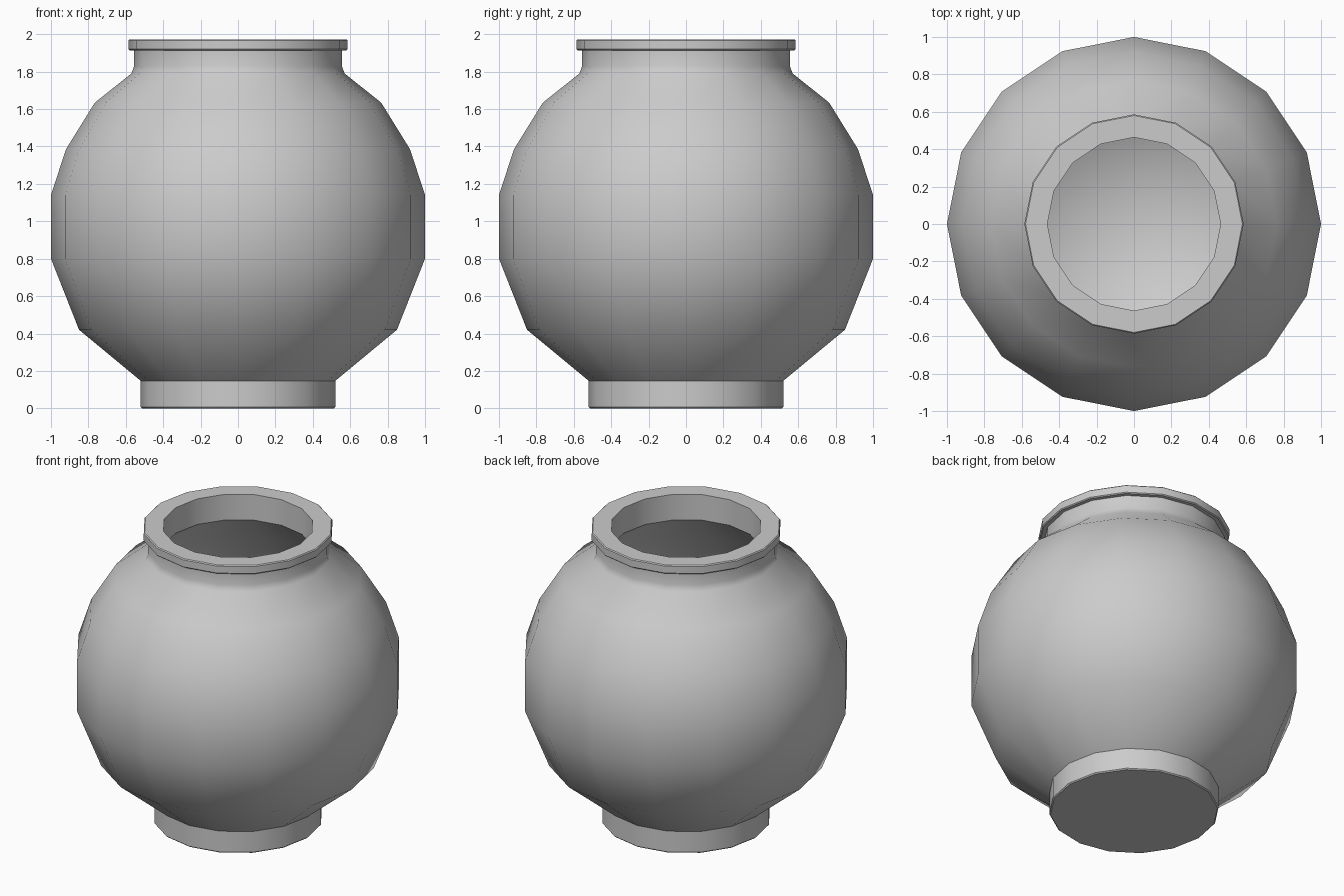
import bpy, bmesh, math

if "Cube" in bpy.data.objects:
    bpy.data.objects.remove(bpy.data.objects["Cube"])

SEGMENTS = 16


def lathe(name, profile):
    """Revolve an (r, z) profile about z; points with r = 0 become poles."""
    bm = bmesh.new()
    rings = []
    for r, z in profile:
        if r == 0:
            rings.append([bm.verts.new((0, 0, z))] * SEGMENTS)
        else:
            angles = [2 * math.pi * i / SEGMENTS for i in range(SEGMENTS)]
            rings.append([bm.verts.new((r * math.cos(a), r * math.sin(a), z)) for a in angles])
    for low, high in zip(rings, rings[1:]):
        for i in range(SEGMENTS):
            j = (i + 1) % SEGMENTS
            corners = [low[i], low[j], high[j], high[i]]
            bm.faces.new(list(dict.fromkeys(corners)))
    bmesh.ops.recalc_face_normals(bm, faces=bm.faces)
    mesh = bpy.data.meshes.new(name)
    bm.to_mesh(mesh)
    bm.free()
    obj = bpy.data.objects.new(name, mesh)
    bpy.context.collection.objects.link(obj)
    bpy.ops.object.select_all(action='DESELECT')
    obj.select_set(True)
    bpy.context.view_layer.objects.active = obj
    bpy.ops.object.shade_smooth_by_angle(angle=math.radians(35))
    return obj


# Foot and rounded outer body
foot = [(0, 0), (0.513, 0), (0.52, 0.007), (0.52, 0.147)]
body = [(0.85, 0.42), (1.0, 0.80), (1.0, 1.14), (0.92, 1.385), (0.765, 1.635)]
# Neck and flared rim with softened corners
neck = [(0.57, 1.79), (0.555, 1.83), (0.555, 1.914)]
rim = [(0.58, 1.914), (0.586, 1.92), (0.586, 1.967), (0.58, 1.973), (0.463, 1.973)]
# Hollow inside, following the outer wall
hollow = [(0.463, 1.80), (0.70, 1.57), (0.84, 1.35), (0.91, 1.12),
          (0.91, 0.82), (0.77, 0.47), (0.47, 0.22), (0, 0.15)]

lathe("pot", foot + body + neck + rim + hollow)
